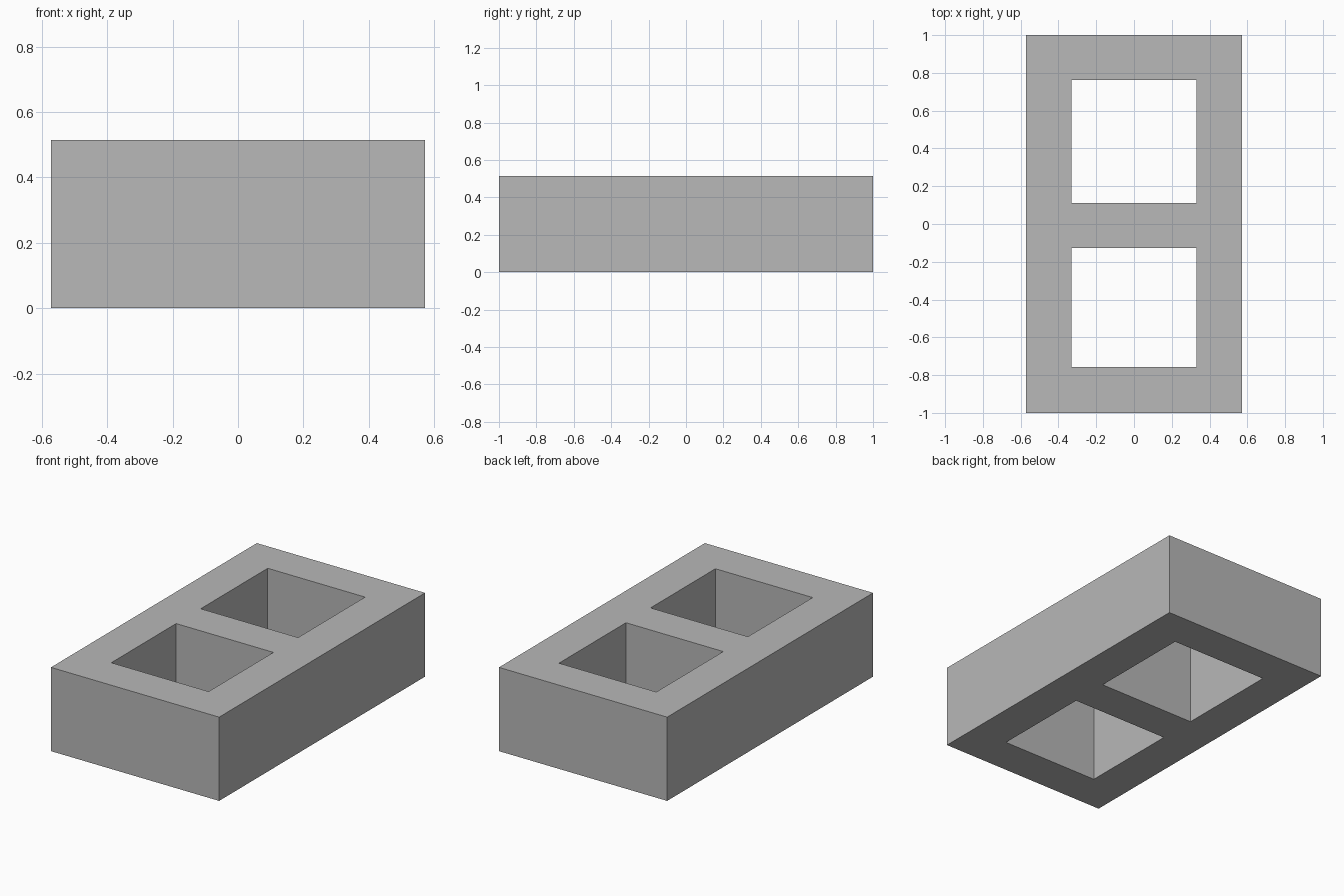
import bpy
import bmesh

cube = bpy.data.objects.get("Cube")
if cube:
    bpy.data.objects.remove(cube, do_unlink=True)

HEIGHT = 0.515
XS = [-0.572, -0.332, 0.33, 0.572]             # outer and inner wall lines
YS = [-1.0, -0.757, -0.127, 0.112, 0.763, 1.0]  # end walls and middle web
HOLLOWS = {(1, 1), (1, 3)}                     # open cells

# Concrete colour
concrete = bpy.data.materials.new("concrete_grey")
concrete.use_nodes = True
colour = (0.48, 0.48, 0.48, 1)
concrete.diffuse_color = colour
concrete.node_tree.nodes["Principled BSDF"].inputs["Base Color"].default_value = colour

# Plan of the block, with the two hollows left open
bm = bmesh.new()
grid = [[bm.verts.new((x, y, 0)) for y in YS] for x in XS]
for i in range(len(XS) - 1):
    for j in range(len(YS) - 1):
        if (i, j) not in HOLLOWS:
            bm.faces.new((grid[i][j], grid[i + 1][j],
                          grid[i + 1][j + 1], grid[i][j + 1]))

# Raise the plan to full height, keeping the underside
plan = bm.faces[:]
raised = bmesh.ops.extrude_face_region(bm, geom=plan, use_keep_orig=True)
top = [v for v in raised["geom"] if isinstance(v, bmesh.types.BMVert)]
bmesh.ops.translate(bm, verts=top, vec=(0, 0, HEIGHT))
bmesh.ops.recalc_face_normals(bm, faces=bm.faces[:])

mesh = bpy.data.meshes.new("hollow_block")
bm.to_mesh(mesh)
bm.free()
mesh.materials.append(concrete)
block = bpy.data.objects.new("hollow_block", mesh)
bpy.context.collection.objects.link(block)
